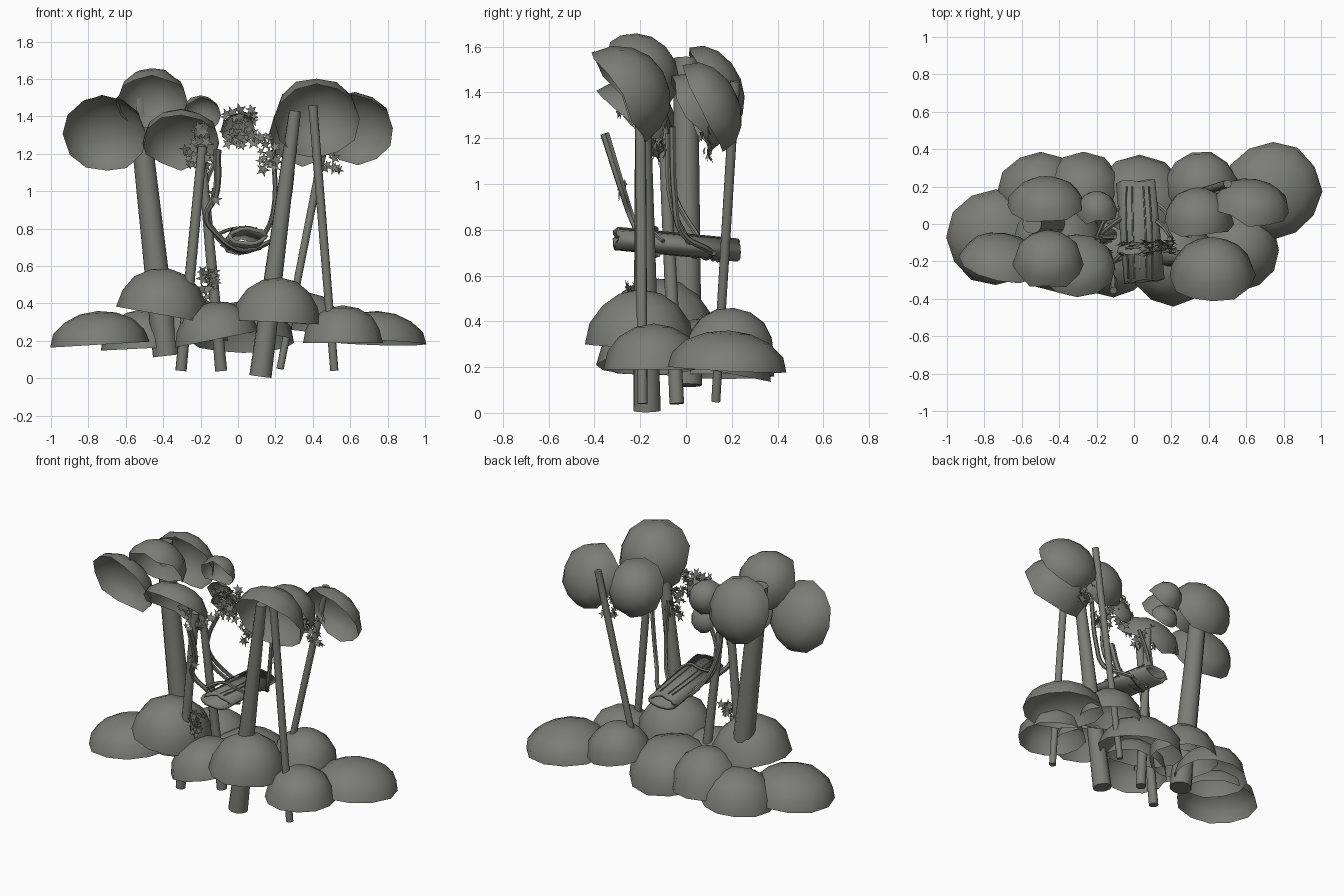
import bpy, bmesh, math, random
from mathutils import Vector, Matrix

random.seed(4)
if "Cube" in bpy.data.objects:
    bpy.data.objects.remove(bpy.data.objects["Cube"])

# One material for the whole model
grey = bpy.data.materials.new("grey_olive")
grey.use_nodes = True
COLOUR = (0.2, 0.205, 0.18, 1)
grey.diffuse_color = COLOUR
grey.node_tree.nodes["Principled BSDF"].inputs["Base Color"].default_value = COLOUR
parts = []


def add_object(name, bm):
    mesh = bpy.data.meshes.new(name)
    bm.to_mesh(mesh)
    bm.free()
    mesh.materials.append(grey)
    obj = bpy.data.objects.new(name, mesh)
    bpy.context.collection.objects.link(obj)
    parts.append(obj)
    return obj


def facing(normal):
    return Vector(normal).to_track_quat('Z', 'Y').to_matrix().to_4x4()


def dome(name, centre, radius, height, normal, ragged=0.0):
    """Open shell: rings shrinking from the rim to a pole along the normal."""
    bm = bmesh.new()
    sides, levels = 12, 4
    rings = []
    for k in range(levels):
        a = k / levels * math.pi / 2
        ring = []
        for i in range(sides):
            t = math.tau * i / sides
            r = radius * math.cos(a) * random.uniform(0.97, 1.03)
            drop = random.uniform(-ragged, ragged) if k == 0 else 0
            ring.append(bm.verts.new((r * math.cos(t), r * math.sin(t),
                                      height * math.sin(a) + drop)))
        rings.append(ring)
    for low, high in zip(rings, rings[1:]):
        for i in range(sides):
            j = (i + 1) % sides
            bm.faces.new((low[i], low[j], high[j], high[i]))
    pole = bm.verts.new((0, 0, height))
    for i in range(sides):
        bm.faces.new((rings[-1][i], rings[-1][(i + 1) % sides], pole))
    bm.transform(Matrix.Translation(centre) @ facing(normal))
    return add_object(name, bm)


def trunk(name, base, top, r_base, r_top):
    """Tapered closed pole between two points."""
    bm = bmesh.new()
    axis = Vector(top) - Vector(base)
    bmesh.ops.create_cone(bm, cap_ends=True, segments=12, radius1=r_base,
                          radius2=r_top, depth=axis.length)
    bm.transform(Matrix.Translation((Vector(base) + Vector(top)) / 2) @ facing(axis))
    return add_object(name, bm)


def vine(name, points, radius, taper=1.0):
    """Round smooth curve through the points, turned into a mesh."""
    curve = bpy.data.curves.new(name, 'CURVE')
    curve.dimensions = '3D'
    curve.bevel_depth = radius
    curve.bevel_resolution = 1
    curve.resolution_u = 5
    curve.use_fill_caps = True
    spline = curve.splines.new('BEZIER')
    spline.bezier_points.add(len(points) - 1)
    for i, (p, co) in enumerate(zip(spline.bezier_points, points)):
        p.co = co
        p.handle_left_type = p.handle_right_type = 'AUTO'
        p.radius = 1 + (taper - 1) * i / (len(points) - 1)
    obj = bpy.data.objects.new(name, curve)
    bpy.context.collection.objects.link(obj)
    mesh = bpy.data.meshes.new_from_object(
        obj.evaluated_get(bpy.context.evaluated_depsgraph_get()))
    bpy.data.objects.remove(obj)
    bm = bmesh.new()
    bm.from_mesh(mesh)
    return add_object(name, bm)


def leaves(name, centre, spread, count):
    """Cluster of flat star-shaped leaves, mostly facing the front."""
    bm = bmesh.new()
    for n in range(count):
        where = Vector([c + random.uniform(-s, s) for c, s in zip(centre, spread)])
        turn = facing((random.uniform(-.6, .6), -1, random.uniform(-.6, .6)))
        size = random.uniform(0.025, 0.042)
        spin = random.uniform(0, math.tau)
        star = []
        for i in range(10):
            r = size if i % 2 == 0 else size * 0.4
            a = spin + math.tau * i / 10
            star.append(bm.verts.new(where + turn @ Vector((r * math.cos(a), r * math.sin(a), 0))))
        bm.faces.new(star)
    return add_object(name, bm)


# Low bushes: centre of rim, radius, height, normal
bushes = [
    ((-.74, -.07, .18), .26, .18, (-.06, 0, 1)),
    ((-.50, .16, .16), .23, .21, (-.05, 0, 1)),
    ((-.27, .16, .20), .22, .25, (0, 0, 1)),
    ((.03, .10, .19), .27, .22, (0, .2, 1)),
    ((.36, .19, .27), .20, .19, (.1, .1, 1)),
    ((.74, .18, .19), .26, .17, (.03, .05, 1)),
    ((.56, -.14, .19), .215, .20, (0, 0, 1)),
    ((.21, -.2, .30), .235, .24, (.05, 0, 1)),
    ((-.41, -.12, .34), .25, .25, (.18, 0, 1)),
    ((-.11, -.16, .21), .23, .20, (-.2, 0, 1)),
]
for i, bush in enumerate(bushes):
    dome(f"bush_{i + 1}", *bush)

# Canopies: shells opening to the front and bulging to the back
canopies = [
    ((.42, -.29, 1.38), .23, .22, (0, .85, .5)),
    ((.63, .09, 1.335), .205, .14, (.15, .85, .4)),
    ((.345, .015, 1.30), .185, .18, (0, .85, .45)),
    ((-.715, -.22, 1.30), .225, .16, (.12, .8, .4)),
    ((-.46, -.21, 1.48), .19, .17, (0, .7, .7)),
    ((-.305, -.23, 1.265), .21, .14, (0, .65, .7)),
    ((-.47, .09, 1.40), .21, .16, (0, .9, .35)),
    ((-.20, .06, 1.40), .11, .12, (0, .8, .5)),
    ((-.19, .07, 1.26), .09, .07, (0, .8, .3)),
    ((0, -.14, 1.33), .09, .04, (0, .9, .2)),
]
for i, canopy in enumerate(canopies):
    dome(f"canopy_{i + 1}", *canopy, ragged=0.02)

# Trunks
trunk("thick_trunk", (-.385, .0, .12), (-.545, .0, 1.55), .07, .052)
trunk("front_trunk", (.12, -.17, .01), (.305, -.19, 1.43), .06, .032)
trunk("left_pole", (.515, -.19, .04), (.4, -.20, 1.46), .022, .024)
trunk("back_pole", (.225, .13, .05), (.50, .215, 1.45), .02, .022)
trunk("right_pole", (-.305, -.17, .04), (-.19, -.18, 1.24), .03, .025)
trunk("middle_pole", (-.09, -.04, .04), (-.20, -.10, 1.25), .032, .022)

# Hanging hollow log: uneven tube with a wall thickness
bm = bmesh.new()
bmesh.ops.create_cone(bm, cap_ends=False, segments=16, radius1=1, radius2=1, depth=1)
for v in bm.verts:
    wobble = random.uniform(0.88, 1.1)
    v.co.x *= 0.105 * wobble
    v.co.y *= 0.05 * wobble
    v.co.z *= 0.54 * random.uniform(0.96, 1.03)
bm.transform(Matrix.Translation((.035, -.04, .735)) @ facing((-.04, .54, -.05)))
log = add_object("hollow_log", bm)
wall = log.modifiers.new("wall", 'SOLIDIFY')
wall.thickness = 0.02

# Vines that carry the log
vine("branch_vine", [(-.11, -.355, 1.22), (-.12, -.28, .98), (-.17, -.24, .86),
                     (-.11, -.2, .77), (0, -.16, .69), (.1, -.12, .69)], .021, .45)
vine("right_vine", [(-.1, -.07, 1.2), (-.17, -.07, 1.04), (-.18, -.06, .9),
                    (-.11, 0, .77), (.02, .08, .68), (.12, .12, .7)], .013)
vine("right_vine_low", [(-.2, -.1, 1.22), (-.19, -.05, .95), (-.12, .06, .76),
                        (0, .12, .67)], .012)
vine("left_vine", [(.19, -.08, 1.22), (.19, -.06, .9), (.14, .0, .77),
                   (.06, .04, .69), (-.06, .02, .7)], .013)
vine("left_vine_wide", [(.3, -.06, 1.25), (.27, -.05, .95), (.23, -.02, .79),
                        (.13, .1, .71), (.0, .14, .67)], .014)
vine("top_lash", [(-.11, -.2, .77), (-.02, -.13, .8), (.08, -.15, .8), (.15, -.1, .75)], .01)
for i in range(5):
    vine(f"bark_strip_{i + 1}", [(-.03 + i * .032, -.29, .805), (-.04 + i * .034, -.04, .782),
                                 (-.04 + i * .03, .2, .76)], .004)

# Leaf clusters
leaves("leaves_centre", (0, -.13, 1.34), (.09, .04, .1), 34)
leaves("leaves_centre_left", (.16, -.12, 1.2), (.06, .04, .09), 20)
leaves("leaves_right", (-.2, -.14, 1.2), (.09, .06, .07), 22)
leaves("leaves_right_top", (-.2, -.28, 1.31), (.03, .03, .05), 8)
leaves("leaves_left", (.47, .1, 1.2), (.08, .04, .09), 24)
leaves("leaves_vine", (-.12, -.28, .98), (.015, .015, .03), 4)
leaves("leaves_low", (-.16, -.22, .5), (.04, .04, .09), 18)

# Smooth shading with sharp edges kept
bpy.ops.object.select_all(action='DESELECT')
for obj in parts:
    obj.select_set(True)
bpy.context.view_layer.objects.active = parts[0]
bpy.ops.object.shade_smooth_by_angle(angle=math.radians(50))
